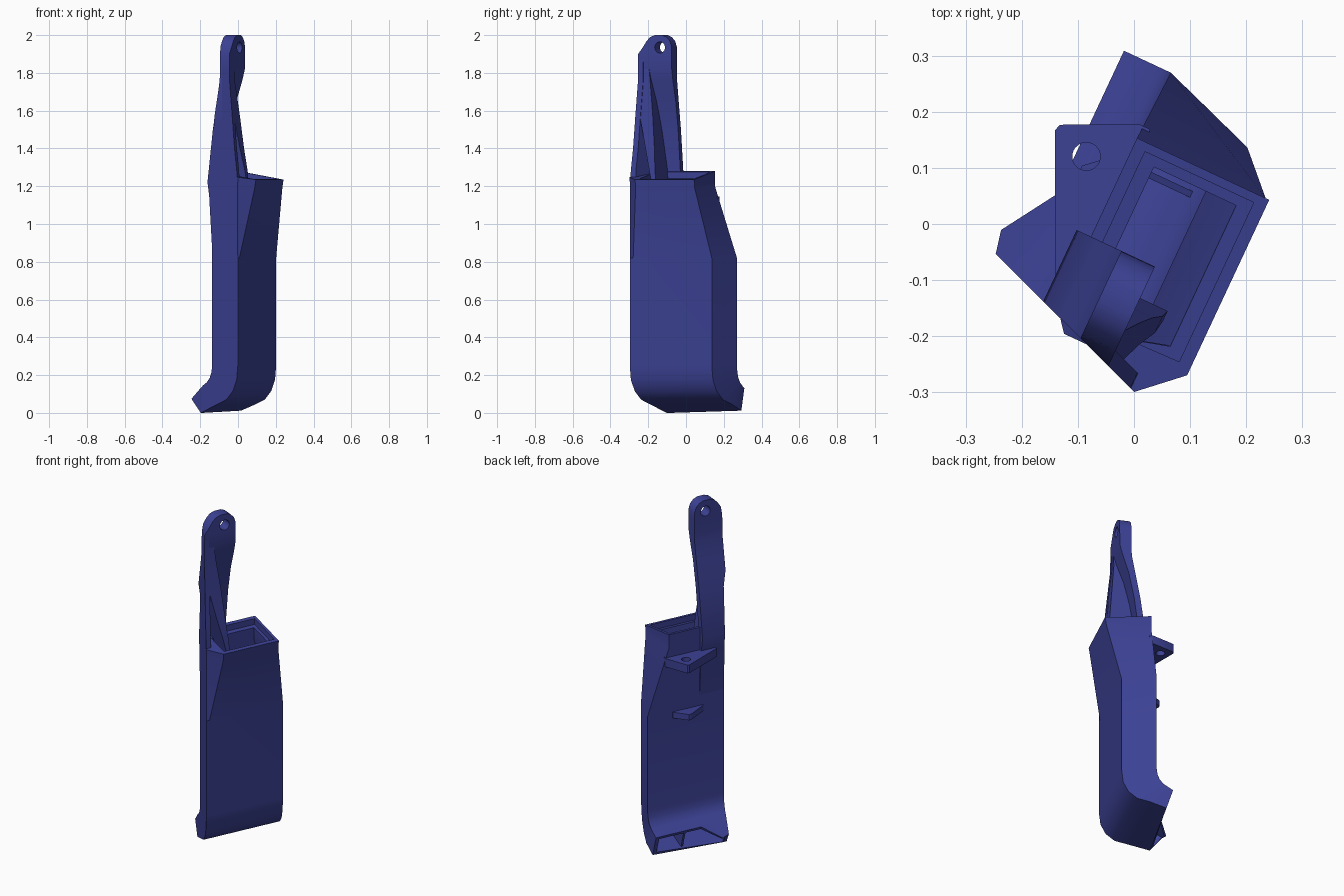
import bpy, bmesh, math

if "Cube" in bpy.data.objects:
    bpy.data.objects.remove(bpy.data.objects["Cube"])

blue = bpy.data.materials.new("deep_blue")
blue.use_nodes = True
COLOR = (0.045, 0.054, 0.30, 1)
blue.diffuse_color = COLOR
blue.node_tree.nodes["Principled BSDF"].inputs["Base Color"].default_value = COLOR


def mix(a, b, t):
    return a + (b - a) * t


def place(u, v, z):
    """u runs along the wide side, v points out of the outer face."""
    return (0.424 * u + 0.906 * v, 0.906 * u - 0.424 * v, z)


def loft(name, rings, closed=False):
    bm = bmesh.new()
    rows = [[bm.verts.new(place(*p)) for p in r] for r in rings]
    n = len(rows[0])
    pairs = list(zip(rows, rows[1:]))
    if closed:
        pairs.append((rows[-1], rows[0]))
    else:
        bm.faces.new(rows[0])
        bm.faces.new(rows[-1])
    for a, b in pairs:
        for i in range(n):
            j = (i + 1) % n
            bm.faces.new((a[i], a[j], b[j], b[i]))
    bmesh.ops.recalc_face_normals(bm, faces=bm.faces)
    mesh = bpy.data.meshes.new(name)
    bm.to_mesh(mesh)
    bm.free()
    mesh.materials.append(blue)
    obj = bpy.data.objects.new(name, mesh)
    bpy.context.collection.objects.link(obj)
    return obj


def activate(obj):
    bpy.ops.object.select_all(action='DESELECT')
    obj.select_set(True)
    bpy.context.view_layer.objects.active = obj


def smooth(obj):
    activate(obj)
    bpy.ops.object.shade_smooth_by_angle(angle=math.radians(28))


def drill(obj, rings):
    cutter = loft("hole_cutter", rings)
    cutter.hide_render = True
    mod = obj.modifiers.new("hole", 'BOOLEAN')
    mod.operation = 'DIFFERENCE'
    mod.solver = 'EXACT'
    mod.object = cutter
    activate(obj)
    bpy.ops.object.modifier_apply(modifier=mod.name)
    bpy.data.objects.remove(cutter)


def circle(r, n=24):
    return [(r * math.cos(math.tau * i / n), r * math.sin(math.tau * i / n)) for i in range(n)]


def front_u(v):
    return -0.225 - 0.36 * v


# Hollow body: each level is inner (v, z) then outer (v, z)
LEVELS = [
    (-0.06, 1.28, 0.2, 1.235),
    (-0.06, 1.2, 0.193, 1.19),
    (-0.055, 0.82, 0.125, 0.82),
    (-0.055, 0.25, 0.125, 0.25),
    (-0.06, 0.215, 0.117, 0.175),
    (-0.072, 0.185, 0.09, 0.115),
    (-0.095, 0.16, 0.045, 0.07),
    (-0.12, 0.145, -0.02, 0.045),
    (-0.147, 0.13, -0.11, 0.012),
]
LAST = len(LEVELS) - 1

# Ring corners: side rule, reach of the bottom lip
CORNERS = [("inner_front", 0.85), ("front", 1), ("outer_front", 1), ("outer_back", 0),
           ("inner_back", 0), (-0.01, 0), (-0.06, 0.5), (-0.11, 1)]


def ring(index, wall=0.0, drop=0.0):
    vi, zi, vo, zo = LEVELS[index]
    k = min(max((zi - 0.82) / 0.38, 0), 1)
    points = []
    for kind, reach in CORNERS:
        a, b, c, d = vi, zi, vo, zo
        if index == LAST:
            a, b = mix(vi, -0.21, reach), mix(zi, 0.065, reach)
            c, d = mix(vo, -0.135, reach), mix(zo, 0, reach)
        s = {"front": mix(1, 0.72, k), "outer_front": 1, "outer_back": 1}.get(kind, 0)
        s += wall / 0.18 * (-1 if s > 0.5 else 1)
        v, z = mix(a, c, s), mix(b, d, s) - drop
        if kind in ("inner_front", "front", "outer_front"):
            u = front_u(v)
            if kind == "outer_front":
                u = mix(u + 0.02, -0.204, k)
            if wall:
                u = max(u + wall, -0.19 if index < 3 else -1)
        elif kind in ("outer_back", "inner_back"):
            u = mix(min(0.272, 0.253 - 0.35 * v), 0.141, k) - wall
        else:
            u = kind
        points.append((u, v, z))
    return points


outside = [ring(i) for i in range(LAST + 1)]
inside = [ring(0, 0.016), ring(0, 0.016, 0.035), ring(0, 0.034, 0.035)]
inside += [ring(i, 0.034, 0.035) for i in range(1, 3)]
inside += [ring(i, 0.022) for i in range(3, LAST + 1)]
smooth(loft("body_shell", outside + inside[::-1], closed=True))

# Divider inside the bottom mouth
low = LEVELS[5:]
outline = [(mix(a, c, 0.06), mix(b, d, 0.06)) for a, b, c, d in low]
outline += [(mix(a, c, 0.94), mix(b, d, 0.94)) for a, b, c, d in low[::-1]]
loft("mouth_divider", [[(u, v, z) for v, z in outline] for u in (0.085, 0.097)])

# Strap plate with rounded head: z, inner v, outer v, front u (None = slanted front), back u
STRAP = [
    (0.85, -0.054, -0.035, None, -0.053),
    (1.15, -0.076, -0.045, None, -0.053),
    (1.22, -0.088, -0.05, None, -0.053),
    (1.5, -0.05, -0.015, None, -0.053),
    (1.65, -0.022, 0.015, None, -0.053),
    (1.76, -0.002, 0.05, None, -0.053),
    (1.82, 0.0, 0.065, None, -0.053),
    (1.9, 0.0, 0.066, None, -0.053),
    (1.94, 0.0, 0.066, -0.218, -0.054),
    (1.97, 0.0, 0.066, -0.198, -0.064),
    (1.99, 0.0, 0.066, -0.178, -0.084),
    (2.0, 0.0, 0.066, -0.15, -0.108),
]
strap = loft("strap", [[(f or front_u(a), a, z), (f or front_u(b), b, z), (r, b, z), (r, a, z)]
                       for z, a, b, f, r in STRAP])
drill(strap, [[(-0.122 + p, v, 1.935 + q) for p, q in circle(0.03)] for v in (-0.1, 0.15)])
smooth(strap)

# Strap stiffeners: z, inner v, outer v, flange rear offset, rib front u, rib rear u
RIBS = [
    (1.17, -0.07, 0.122, 0.03, -0.135, -0.115),
    (1.28, -0.075, 0.118, 0.03, -0.16, -0.127),
    (1.4, -0.062, 0.102, 0.03, -0.19, -0.138),
    (1.57, -0.03, 0.086, 0.03, -0.23, -0.155),
    (1.75, 0.0, 0.068, 0.03, -0.23, -0.178),
    (1.87, 0.005, 0.066, 0.03, -0.23, -0.19),
]
smooth(loft("strap_front_flange", [[(front_u(a), a, z), (front_u(b), b, z),
                                    (front_u(b) + t, b, z), (front_u(a) + t, a, z)]
                                   for z, a, b, t, f, r in RIBS]))
smooth(loft("strap_rib", [[(f, a, z), (f, b - 0.002, z), (r, b - 0.002, z), (r, a, z)]
                          for z, a, b, t, f, r in RIBS]))

# Mounting tabs on the inner face
UPPER = [(-0.13, -0.045), (-0.141, -0.089), (0.081, -0.193), (0.092, -0.198),
         (0.103, -0.195), (0.11, -0.184), (0.165, -0.066), (0.165, -0.045)]
LOWER = [(-0.075, -0.045), (-0.075, -0.06), (0.04, -0.128), (0.055, -0.128),
         (0.115, -0.06), (0.115, -0.045)]
upper = loft("upper_tab", [[(u, v, z) for u, v in UPPER] for z in (1.095, 1.145)])
drill(upper, [[(0.073 + p, -0.128 + q, z) for p, q in circle(0.025)] for z in (1.0, 1.25)])
smooth(upper)
smooth(loft("lower_tab", [[(u, v, z) for u, v in LOWER] for z in (0.775, 0.81)]))
